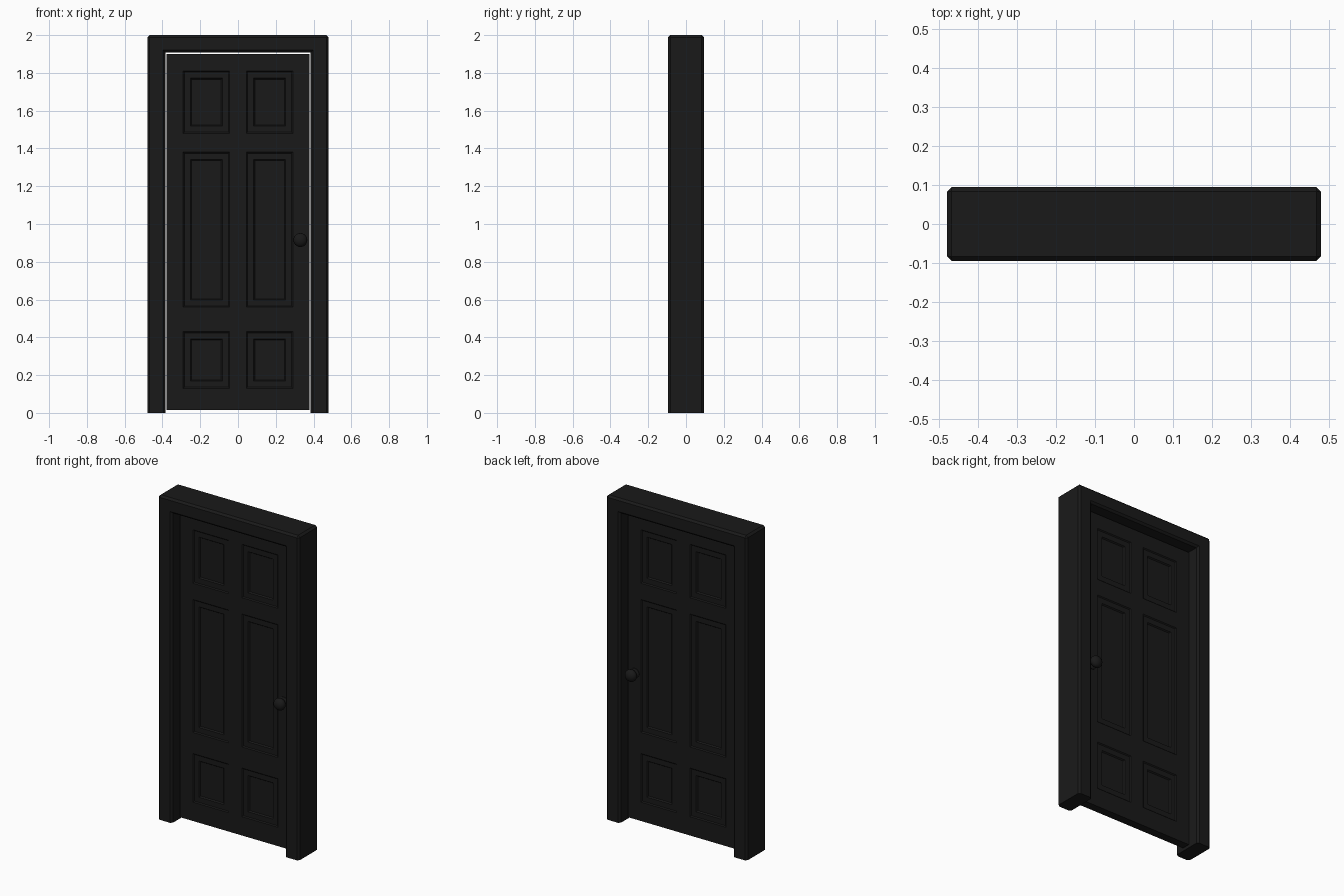
import bpy, bmesh, math
from mathutils import Vector

if "Cube" in bpy.data.objects:
    bpy.data.objects.remove(bpy.data.objects["Cube"])

black = bpy.data.materials.new("black_paint")
black.diffuse_color = (0.01, 0.01, 0.01, 1)
black.use_nodes = True
black.node_tree.nodes["Principled BSDF"].inputs["Base Color"].default_value = black.diffuse_color


def finish(bm, name, smooth=False):
    bmesh.ops.recalc_face_normals(bm, faces=bm.faces[:])
    me = bpy.data.meshes.new(name)
    bm.to_mesh(me)
    bm.free()
    ob = bpy.data.objects.new(name, me)
    bpy.context.collection.objects.link(ob)
    me.materials.append(black)
    if smooth:
        bpy.ops.object.select_all(action='DESELECT')
        ob.select_set(True)
        bpy.context.view_layer.objects.active = ob
        bpy.ops.object.shade_smooth_by_angle(angle=math.radians(40))
    return ob


def mirror_y(bm):
    new = bmesh.ops.duplicate(bm, geom=bm.verts[:] + bm.edges[:] + bm.faces[:])["geom"]
    bmesh.ops.scale(bm, vec=(1, -1, 1),
                    verts=[g for g in new if isinstance(g, bmesh.types.BMVert)])
    bmesh.ops.remove_doubles(bm, verts=bm.verts[:], dist=1e-5)


# Frame: upside-down U profile, extruded through the wall and chamfered
W, D, IW, IH = 0.48, 0.095, 0.385, 1.908
outline = [(-W, 0), (-IW, 0), (-IW, IH), (IW, IH), (IW, 0), (W, 0), (W, 2), (-W, 2)]
bm = bmesh.new()
face = bm.faces.new([bm.verts.new((x, -D, z)) for x, z in outline])
ext = bmesh.ops.extrude_face_region(bm, geom=[face], use_keep_orig=True)["geom"]
bmesh.ops.translate(bm, vec=(0, 2 * D, 0),
                    verts=[g for g in ext if isinstance(g, bmesh.types.BMVert)])
bmesh.ops.recalc_face_normals(bm, faces=bm.faces[:])


def chamfered(e):
    a, b = (v.co for v in e.verts)
    along_y = abs(a.y - b.y) > 0.01
    on_floor = max(a.z, b.z) < 0.01
    return not on_floor and not (along_y and abs(a.x) < 0.4)


bmesh.ops.bevel(bm, geom=[e for e in bm.edges if chamfered(e)], offset=0.012,
                offset_type='OFFSET', segments=1, profile=0.5, affect='EDGES')
finish(bm, "door_frame")

# Door leaf: a grid of rails and stiles with six stepped panels, both sides
T = 0.026
xs = [-0.379, -0.29, -0.045, 0.045, 0.29, 0.379]
zs = [0.014, 0.13, 0.43, 0.56, 1.38, 1.48, 1.81, 1.901]
bm = bmesh.new()
grid = [[bm.verts.new((x, -T, z)) for x in xs] for z in zs]
panels = []
for j in range(len(zs) - 1):
    for i in range(len(xs) - 1):
        f = bm.faces.new((grid[j][i], grid[j][i + 1], grid[j + 1][i + 1], grid[j + 1][i]))
        if i in (1, 3) and j in (1, 3, 5):
            panels.append(f)
bm.normal_update()
for width, depth in ((0.006, -0.006), (0.032, 0.0), (0.006, -0.008)):
    bmesh.ops.inset_individual(bm, faces=panels, thickness=width, depth=depth,
                               use_even_offset=True)
    bm.normal_update()
rim = bmesh.ops.extrude_edge_only(bm, edges=[e for e in bm.edges if e.is_boundary])["geom"]
for v in rim:
    if isinstance(v, bmesh.types.BMVert):
        v.co.y = 0
mirror_y(bm)
finish(bm, "door_leaf")

# Knobs: turned rosette, neck and ball, mirrored to the back
profile = [(0.0, 0.024), (0.03, 0.024), (0.03, 0.03), (0.026, 0.033), (0.013, 0.034)]
for k in range(9):
    a = math.radians(-62 + 152 * k / 8)
    profile.append((0.037 * math.cos(a) if k < 8 else 0.0, 0.066 + 0.027 * math.sin(a)))
bm = bmesh.new()
pts = [bm.verts.new((0.33 + r, -y, 0.915)) for r, y in profile]
edges = [bm.edges.new(p) for p in zip(pts, pts[1:])]
bmesh.ops.spin(bm, geom=pts + edges, cent=(0.33, 0, 0.915), axis=Vector((0, 1, 0)),
               angle=math.tau, steps=24, use_duplicate=False)
bmesh.ops.remove_doubles(bm, verts=bm.verts[:], dist=1e-5)
mirror_y(bm)
finish(bm, "door_knobs", smooth=True)
